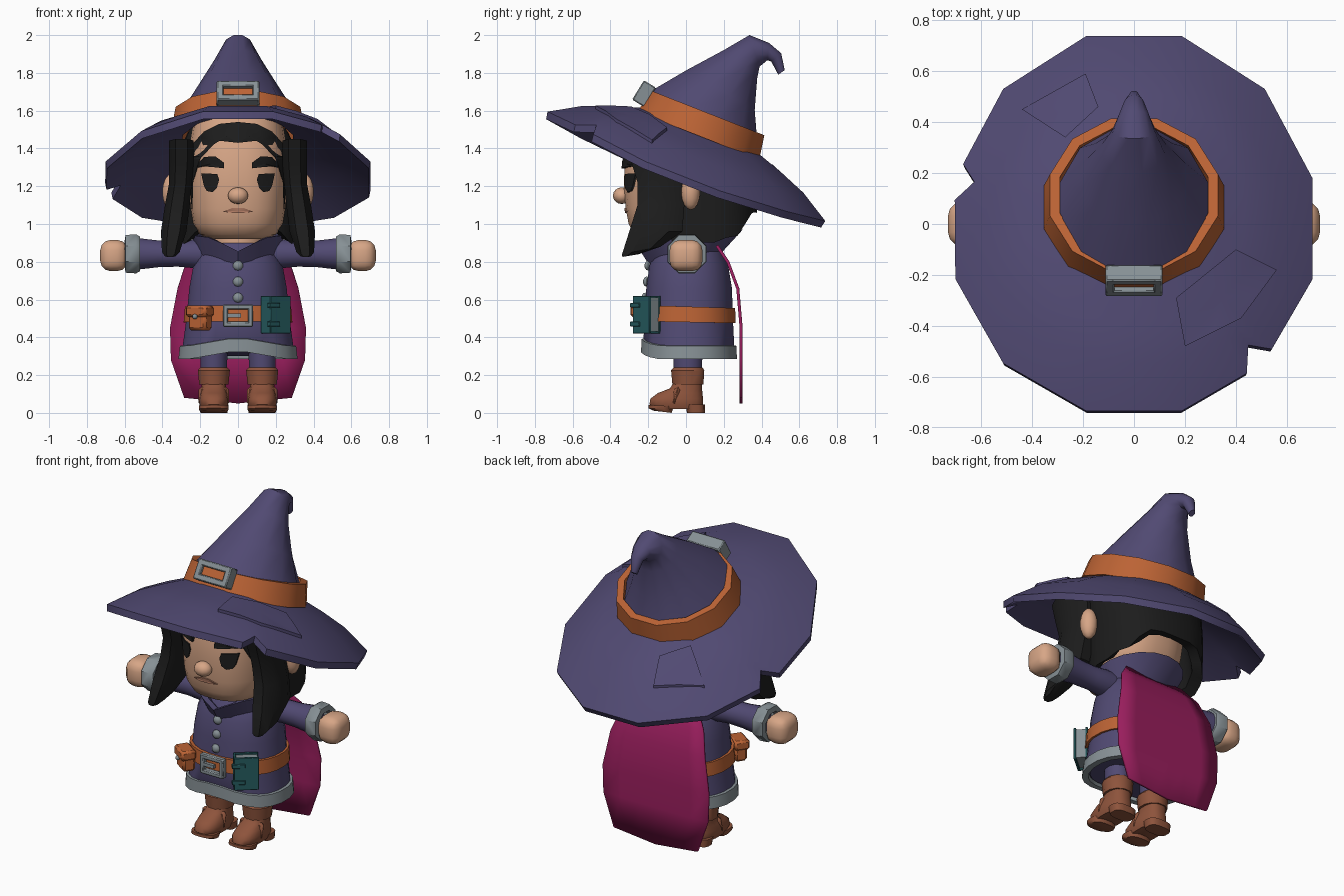
import bpy, bmesh
from math import sin, cos, radians, degrees, atan2, pi, copysign
from mathutils import Matrix, Vector
from mathutils.bvhtree import BVHTree

cube = bpy.data.objects.get("Cube")
if cube:
    bpy.data.objects.remove(cube)


def material(name, r, g, b):
    m = bpy.data.materials.new(name)
    m.use_nodes = True
    m.diffuse_color = (r, g, b, 1)
    m.node_tree.nodes["Principled BSDF"].inputs["Base Color"].default_value = (r, g, b, 1)
    return m


PURPLE = material("purple cloth", .082, .068, .17)
ORANGE = material("orange leather", .50, .125, .035)
GRAY = material("gray metal", .24, .28, .30)
SKIN = material("skin", .68, .38, .24)
LIP = material("lip", .48, .22, .14)
BLACK = material("black hair", .012, .012, .012)
MAGENTA = material("magenta cloth", .32, .013, .11)
BROWN = material("brown leather", .27, .088, .045)
TEAL = material("teal cover", .02, .11, .12)


def finish(name, bm, mat, mirror=False, angle=40):
    bmesh.ops.recalc_face_normals(bm, faces=bm.faces)
    me = bpy.data.meshes.new(name)
    bm.to_mesh(me)
    bm.free()
    me.materials.append(mat)
    me.shade_smooth()
    me.set_sharp_from_angle(angle=radians(angle))
    ob = bpy.data.objects.new(name, me)
    bpy.context.collection.objects.link(ob)
    if mirror:
        ob.modifiers.new("Mirror", 'MIRROR')
    return ob


def loft(name, rings, mat, n=16, power=2, matrix=Matrix(), warp=None, angles=None,
         tube=False, mirror=False, angle=40, x=0):
    """Skin rings given as (front y, front z, back y, back z, half width)."""
    bm = bmesh.new()
    angles = angles or [(i + .5) * 360 / n for i in range(n)]
    loops = []
    for yf, zf, yb, zb, rx in rings:
        loop = []
        for a in angles:
            c, s = (copysign(abs(f) ** (2 / power), f) for f in (cos(radians(a)), sin(radians(a))))
            p = Vector((x + rx * c, (yf + yb) / 2 + (yb - yf) / 2 * s, (zf + zb) / 2 + (zb - zf) / 2 * s))
            loop.append(bm.verts.new(matrix @ (warp(p) if warp else p)))
        loops.append(loop)
    pairs = list(zip(loops, loops[1:])) + ([(loops[-1], loops[0])] if tube else [])
    k = len(angles)
    for lo, hi in pairs:
        for i in range(k):
            bm.faces.new((lo[i], lo[(i + 1) % k], hi[(i + 1) % k], hi[i]))
    if not tube:
        bm.faces.new(loops[0])
        bm.faces.new(loops[-1])
    return finish(name, bm, mat, mirror, angle)


def turned(profile, squash=1):
    """Rings from (radius, height) pairs."""
    return [(-r, h, r, h, r * squash) for r, h in profile]


def boxes(name, parts, mat, bevel=0, matrix=Matrix(), mirror=False):
    bm = bmesh.new()
    for c, size in parts:
        bmesh.ops.create_cube(bm, matrix=matrix @ Matrix.Translation(c) @ Matrix.Diagonal((*size, 1)))
    if bevel:
        bmesh.ops.bevel(bm, geom=bm.edges[:], offset=bevel, segments=3 if bevel > .02 else 1,
                        profile=.5, affect='EDGES')
    return finish(name, bm, mat, mirror)


def ball(name, c, r, mat, mirror=False, seg=14):
    bm = bmesh.new()
    bmesh.ops.create_uvsphere(bm, u_segments=seg, v_segments=seg // 2 + 1, radius=1,
                              matrix=Matrix.Translation(c) @ Matrix.Diagonal((*r, 1)))
    return finish(name, bm, mat, mirror)


def frame(name, w, h, bar, depth, mat, matrix):
    parts = [((s * (w - bar) / 2, 0, 0), (bar, depth, h)) for s in (-1, 1)]
    parts += [((0, 0, s * (h - bar) / 2), (w, depth, bar)) for s in (-1, 1)]
    return boxes(name, parts, mat, .006, matrix)


def decal(name, target, outline, down, mat, thick, mirror=False):
    """Thin plate laid on a target surface, from above or from the front."""
    me = target.data
    tree = BVHTree.FromPolygons([v.co for v in me.vertices], [p.vertices[:] for p in me.polygons])
    ray = Vector((0, 0, -1)) if down else Vector((0, 1, 0))
    pts = []
    for a, b in zip(outline, outline[1:] + outline[:1]):
        pts += [a, ((a[0] + b[0]) / 2, (a[1] + b[1]) / 2)]
    n = len(pts)
    mid = [sum(p[i] for p in pts) / n for i in (0, 1)]
    bm = bmesh.new()
    top, low = [], []
    for u, v in pts + [mid]:
        hit = tree.ray_cast(Vector((u, v, 5) if down else (u, -5, v)), ray)[0]
        top.append(bm.verts.new(hit - ray * thick))
        low.append(bm.verts.new(hit + ray * .012))
    for i in range(n):
        j = (i + 1) % n
        bm.faces.new((top[i], top[j], top[n]))
        bm.faces.new((low[j], low[i], low[n]))
        bm.faces.new((top[j], top[i], low[i], low[j]))
    return finish(name, bm, mat, mirror, 30)


def place(c, axis='X', turn=0):
    return Matrix.Translation(c) @ Matrix.Rotation(turn, 4, axis)


# Hat: tilted brim with two torn notches, band, bent cone, buckle, patches
HAT = place((0, 0, 1.30), 'X', -.375)
NOTCHES = (-46, 166)


def brim_warp(p):
    u, v = p.x / .725, p.y / .818
    near = min(abs(degrees(atan2(v, u)) - n) for n in NOTCHES)
    p.z -= .06 * (p.x / .7) ** 2
    if Vector((u, v)).length > .9 and near < 7:
        k = .89 if near < 2 else .98
        p = Vector((p.x * k, p.y * k, p.z + .5 * (1 - k)))
    return p


brim_angles = [a for a in range(-165, 180, 30) if a not in (-45, 165)]
brim_angles = sorted(brim_angles + [n + d for n in NOTCHES for d in (-5.5, 0, 5.5)])
brim = loft("hat_brim", turned([(.34, .21), (.5, .16), (.65, .105), (.818, .01), (.81, -.03),
            (.64, .06), (.48, .12), (.34, .16)], .887), PURPLE, angles=brim_angles,
            matrix=HAT, warp=brim_warp, tube=True, angle=35)
loft("hat_band", turned([(.358, .18), (.335, .31), (.295, .31), (.3, .18)], 1.02), ORANGE, n=12,
     matrix=HAT, tube=True, angle=35)
loft("hat_cone", [(-.21, 1.70, .385, 1.46, .30), (0, 1.82, .37, 1.60, .215), (.2, 1.925, .38, 1.77, .13),
     (.335, 2.003, .39, 1.83, .088), (.44, 1.96, .43, 1.865, .058), (.505, 1.905, .45, 1.86, .038),
     (.523, 1.815, .488, 1.79, .018)], PURPLE, n=12)
BUCKLE = place((0, -.222, 1.69), 'X', -.55)
frame("hat_buckle", .225, .12, .036, .075, GRAY, BUCKLE)
boxes("hat_buckle_strap", [((0, .005, 0), (.17, .04, .07))], ORANGE, 0, BUCKLE)
decal("hat_patch_front", brim, [(.165, -.29), (.2, -.48), (.42, -.37), (.56, -.18), (.4, -.1)], True, PURPLE, .018)
decal("hat_patch_back", brim, [(-.44, .45), (-.19, .59), (-.14, .46), (-.27, .34)], True, PURPLE, .014)

# Head and face
head = loft("head", [(-.22, .92, .1, .92, .15), (-.275, .945, .19, .945, .205), (-.305, 1, .23, 1, .24),
            (-.32, 1.08, .25, 1.08, .252), (-.33, 1.2, .27, 1.2, .262), (-.325, 1.4, .27, 1.36, .262),
            (-.25, 1.58, .2, 1.42, .24)], SKIN, n=28, power=2.5)
loft("neck", [(-.13, .84, .15, .84, .14), (-.13, .98, .15, .98, .14)], SKIN)
ball("nose", (0, -.34, 1.15), (.055, .047, .044), SKIN)
ball("ear", (.352, .025, 1.17), (.05, .05, .095), SKIN, True)
decal("eye", head, [(.1, 1.235), (.11, 1.265), (.195, 1.268), (.18, 1.2), (.165, 1.175), (.135, 1.168),
      (.112, 1.19)], False, BLACK, .009, True)
decal("eyebrow", head, [(.075, 1.295), (.075, 1.325), (.12, 1.358), (.18, 1.355), (.235, 1.295), (.18, 1.305),
      (.12, 1.3)], False, BLACK, .02, True)
decal("mouth", head, [(-.08, 1.065), (-.03, 1.085), (.03, 1.085), (.08, 1.065), (.03, 1.058),
      (-.03, 1.058)], False, LIP, .008)


# Hair: back shell, fringe hugging the brow, temples and long side locks
def hair_warp(p):
    if p.z < 1.08:
        p.z += .018 * sin(p.y * 42) - .13 * max(0, abs(p.x) - .15) / .17
    return p


loft("hair_back", [(-.15, 1.55, .28, 1.38, .27), (-.17, 1.4, .36, 1.3, .325), (-.17, 1.2, .375, 1.17, .325),
     (-.17, .99, .375, 1.06, .32), (-.12, .99, .32, 1.06, .265), (-.1, 1.2, .28, 1.2, .25)],
     BLACK, n=26, power=2.4, warp=hair_warp)
decal("hair_fringe", head, [(0, 1.54), (0, 1.43), (.06, 1.465), (.13, 1.42), (.2, 1.345), (.25, 1.345),
      (.235, 1.43), (.18, 1.49), (.1, 1.53)], False, BLACK, .028, True)
decal("hair_temple", head, [(.195, 1.36), (.237, 1.25), (.241, 1.08), (.246, 1.08), (.253, 1.2), (.253, 1.36)],
      False, BLACK, .025, True)
loft("hair_lock", [(-.33, 1.45, -.05, 1.42, .07), (-.3, 1.33, 0, 1.33, .07), (-.265, 1.22, .0, 1.22, .064),
     (-.265, 1.1, 0, 1.1, .07), (-.31, .96, -.01, .96, .072), (-.345, .84, -.13, .88, .05),
     (-.34, .825, -.25, .84, .03)], BLACK, n=8, power=2.4,
     warp=lambda p: p + Vector((max(0, 1.25 - p.z) * .14, 0, 0)), x=.3, mirror=True, angle=30)


# Coat with peaked hem, collar and buttons
def hem_warp(p):
    if p.y < 0 and p.z < .4:
        p.z += .045 * max(0, 1 - abs(p.x) / .26)
    return p


loft("coat", [(-.2, .3, .23, .3, .27), (-.228, .34, .258, .34, .297), (-.22, .5, .25, .5, .275),
     (-.212, .66, .245, .66, .26), (-.195, .78, .225, .78, .238), (-.16, .86, .19, .86, .2),
     (-.13, .9, .16, .9, .15)], PURPLE, n=24, power=2.2, warp=hem_warp)
loft("coat_hem", [(-.24, .285, .272, .285, .318), (-.237, .355, .268, .355, .31), (-.21, .36, .24, .36, .28),
     (-.21, .285, .24, .285, .28)], GRAY, n=24, power=2.2, warp=hem_warp, tube=True)
loft("collar", [(-.175, .82, .19, .85, .21), (-.24, .925, .3, .97, .25), (-.2, .925, .26, .97, .22),
     (-.13, .86, .15, .86, .16)], PURPLE, n=18, tube=True, angle=30,
     warp=lambda p: p - Vector((0, 0, .07 * max(0, 1 - abs(p.x) / .14))) if p.y < 0 else p)
for i, z in enumerate((.78, .695, .61)):
    ball(f"button_{i + 1}", (0, -.2 - .008 * i, z), (.027, .02, .027), GRAY, seg=8)

# Arms, cuffs and hands
ARM = place((0, .005, .842), 'Y', pi / 2)
loft("sleeve", turned([(.07, .12), (.08, .2), (.069, .32), (.072, .42), (.086, .54)]), PURPLE,
     matrix=ARM, mirror=True)
loft("cuff", turned([(.1, .52), (.112, .54), (.108, .595), (.075, .6), (.07, .52)]), GRAY, n=8,
     matrix=ARM, tube=True, mirror=True)
boxes("hand", [((.657, 0, .833), (.145, .175, .165))], SKIN, .055, mirror=True)

# Belt, buckle, pouch and book
loft("belt", [(-.238, .485, .265, .475, .29), (-.235, .57, .262, .555, .283), (-.2, .57, .23, .555, .25),
     (-.2, .485, .23, .475, .25)], ORANGE, n=24, power=2.2, tube=True)
frame("belt_buckle", .16, .12, .028, .035, GRAY, place((0, -.245, .515)))
boxes("buckle_pin", [((-.02, -.252, .515), (.07, .02, .02))], GRAY)
POUCH = place((-.2, -.222, .5), 'Z', -.6)
boxes("pouch", [((0, 0, -.01), (.115, .075, .105))], ORANGE, .014, POUCH)
boxes("pouch_flap", [((0, -.005, .038), (.13, .09, .06))], ORANGE, .012, POUCH)
ball("pouch_button", POUCH @ Vector((0, -.05, .01)), (.014, .014, .014), GRAY, seg=8)
BOOK = place((.2, -.208, .52), 'Z', .7)
boxes("book_cover", [((0, s * .033, 0), (.14, .014, .2)) for s in (-1, 1)]
      + [((-.064, 0, 0), (.014, .07, .2))], TEAL, .003, BOOK)
boxes("book_pages", [((.002, 0, 0), (.125, .056, .18))], GRAY, 0, BOOK)
boxes("book_clasps", [((-.045, -.036, z), (.075, .022, .026)) for z in (-.05, .05)], TEAL, .003, BOOK)

# Cape
bm = bmesh.new()
rows = [(.89, .17, .2), (.8, .23, .275), (.66, .282, .32), (.45, .3, .36), (.28, .3, .355), (.08, .3, .285)]
grid = [[bm.verts.new((w * t / 3, y, z - (.03 * (1 - abs(t) / 3) if z < .1 else 0))) for t in range(-3, 4)]
        for z, y, w in rows]
for a, b in zip(grid, grid[1:]):
    for i in range(6):
        bm.faces.new((a[i], a[i + 1], b[i + 1], b[i]))
cape = finish("cape", bm, MAGENTA, angle=30)
cape.modifiers.new("Solidify", 'SOLIDIFY').thickness = .016

# Legs and boots
X = .128
loft("leg", [(-.065, .2, .085, .2, .07), (-.07, .36, .09, .36, .075)], PURPLE, x=X, mirror=True)
loft("boot_cuff", [(-.075, .15, .095, .15, .08), (-.082, .225, .1, .225, .088), (-.07, .24, .09, .24, .075)],
     BROWN, n=12, x=X, mirror=True)
loft("boot_foot", [(-.17, .02, .085, .02, .068), (-.195, .045, .092, .045, .077), (-.19, .075, .092, .075, .077),
     (-.15, .105, .088, .105, .07), (-.085, .13, .086, .13, .065), (-.062, .17, .085, .17, .064)],
     BROWN, n=20, power=2.5, x=X, mirror=True, angle=50)
loft("boot_sole", [(-.175, .012, -.075, .0, .072), (-.2, .025, -.07, .015, .08), (-.2, .042, -.06, .035, .08)],
     BROWN, power=2.5, x=X, mirror=True)
loft("boot_heel", [(.005, 0, .1, 0, .072), (-.005, .045, .1, .045, .078)], BROWN, power=3, x=X, mirror=True)
boxes("boot_strap", [((0, 0, 0), (.16, .032, .1))], BROWN, .014, place((X, -.055, .088), 'X', -.25), True)
